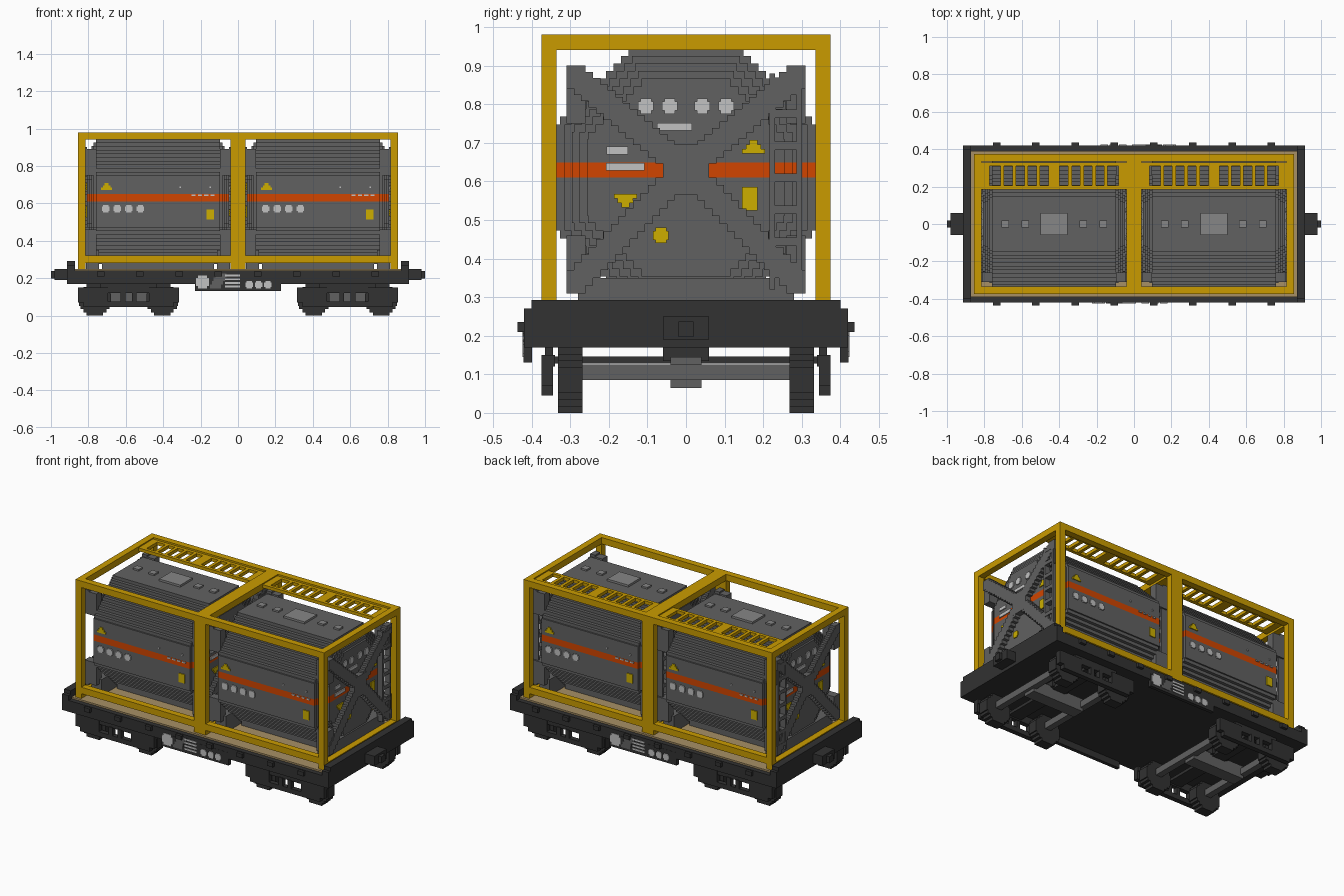
import bpy, bmesh
from math import sqrt

if "Cube" in bpy.data.objects:
    bpy.data.objects.remove(bpy.data.objects["Cube"])


def material(name, red, green, blue):
    mat = bpy.data.materials.new(name)
    mat.use_nodes = True
    mat.diffuse_color = (red, green, blue, 1)
    shader = mat.node_tree.nodes["Principled BSDF"]
    shader.inputs["Base Color"].default_value = mat.diffuse_color
    return mat


def grey(name, level):
    return material(name, level, level, level)


frame_yellow = material("frame yellow", .59, .33, 0)
label_yellow = material("label yellow", .61, .43, 0)
stripe_orange = material("stripe orange", .64, .06, 0)
deck_tan = material("deck tan", .39, .28, .13)
tank_grey = grey("tank grey", .12)
chassis_black = grey("chassis black", .032)
marking_grey = grey("marking light grey", .54)
hatch_grey = grey("hatch grey", .24)

BOTH = (-1, 1)
BEAM = .04                      # thickness of the container frame
BAY = .4275                     # half length of one container
POST = BAY - BEAM / 2
FRAME_Y = .355
ROWS = 17                       # block rows in the tank radius
RADIUS = .335
STEP = RADIUS / ROWS
AXIS = .61                      # height of the tank axis
TANK_END = .38
PLATE = .008


class Part:
    """Collects axis-aligned blocks into one object."""

    def __init__(self, name, *mats):
        self.name, self.mats, self.bm = name, mats, bmesh.new()

    def block(self, x, y, z, length, width, height, mat=0):
        made = bmesh.ops.create_cube(self.bm, size=1)["verts"]
        bmesh.ops.scale(self.bm, verts=made, vec=(length, width, height))
        bmesh.ops.translate(self.bm, verts=made, vec=(x, y, z))
        for face in {face for vert in made for face in vert.link_faces}:
            face.material_index = mat

    def finish(self):
        mesh = bpy.data.meshes.new(self.name)
        self.bm.to_mesh(mesh)
        self.bm.free()
        for mat in self.mats:
            mesh.materials.append(mat)
        obj = bpy.data.objects.new(self.name, mesh)
        bpy.context.scene.collection.objects.link(obj)


def octagon_rows(count, step):
    """Row number, centre height and full width of each row of a stepped octagon."""
    radius = count * step
    for row in range(-count, count):
        height = (row + .5) * step
        yield row, height, 2 * min(radius, radius * sqrt(2) - abs(height))


def dot(sign, along, z, size, mat):
    sign(along, z, size, size * .6, mat)
    sign(along, z, size * .7, size, mat)


def triangle(sign, along, z, direction, mat):
    for row in range(3):
        sign(along, z + direction * (row - 1) * STEP * .6, BEAM * (1.5 - row / 2), STEP * .6, mat)


def build_chassis():
    part = Part("chassis", chassis_black)
    part.block(0, 0, .205, 1.8, .84, .07)
    for end in BOTH:
        part.block(end * .893, 0, .22, .045, .84, .1)
        part.block(end * .893, 0, .28, .045, .8, .025)
        # Stepped coupler
        part.block(end * .935, 0, .22, .09, .12, .06)
        part.block(end * .975, 0, .217, .05, BEAM, BEAM)
    for side in BOTH:
        part.block(0, side * .41, .17, .46, .022, .08)
        # Stake pockets
        for pocket in range(8):
            part.block((pocket - 3.5) * .21, side * .427, .222, BEAM, .02, .026)
    part.finish()

    part = Part("deck", deck_tan)
    part.block(0, 0, .225, 1.75, .78, .05)
    part.finish()


def build_equipment():
    part = Part("side_equipment", marking_grey, tank_grey)
    for side in BOTH:
        def sign(along, z, width, height, mat):
            part.block(-side * along, side * .42, z, width, PLATE, height, mat)

        dot(sign, -.19, .18, .07, 0)
        for lamp in range(3):
            dot(sign, .06 + lamp * .05, .165, BEAM, 0)
        for bar in range(4):
            sign(-.03, .155 + bar * STEP, .08, STEP / 2, 0)
            sign(-.12 + bar * STEP / 2, .155 + bar * STEP, .06, STEP, 1)
    part.finish()


def build_bogie(name, centre):
    wheel_step = .017
    frame = Part(name + "_bogie", chassis_black)
    axles = Part(name + "_axles", tank_grey)
    frame.block(centre, 0, .155, .12, .12, BEAM)
    frame.block(centre, 0, .137, .09, .7, .018)
    axles.block(centre, 0, .105, .36, .08, .08)
    for end in BOTH:
        wheel_x = centre + end * .18
        axles.block(wheel_x, 0, .105, BEAM, .56, BEAM)
        for side in BOTH:
            for row, height, width in octagon_rows(5, wheel_step):
                frame.block(wheel_x, side * .3, 5 * wheel_step + height, width, .064, wheel_step)
            # Axle boxes and side frame webs
            frame.block(wheel_x, side * .36, .09, .12, .03, .09)
            frame.block(centre + end * .19, side * .36, .11, .16, .03, .08)
            frame.block(centre + end * .03, side * .36, .1, .025, .03, .05)
    for side in BOTH:
        frame.block(centre, side * FRAME_Y, .135, .54, .03, .03)
        frame.block(centre, side * FRAME_Y, .155, .3, .02, .03)
        frame.block(centre, side * .36, .06, .24, .03, .03)
    frame.finish()
    axles.finish()


def build_frame(name, centre):
    part = Part(name + "_frame", frame_yellow)
    for side in BOTH:
        for z in (.3, .96):
            part.block(centre, side * FRAME_Y, z, 2 * BAY, BEAM, BEAM)
        for z in (.265, .96):
            part.block(centre + side * POST, 0, z, BEAM, .75, BEAM)
        for end in BOTH:
            part.block(centre + end * POST, side * FRAME_Y, .615, BEAM, BEAM, .73)
    part.finish()

    # Walkway along the back, five slots either side of the middle
    part = Part(name + "_walkway", frame_yellow)
    for edge in BOTH:
        part.block(centre, .257 + edge * .062, .963, 2 * POST, .02, .02)
        part.block(centre + edge * .37, .257, .963, .05, .13, .02)
        for slat in range(4):
            part.block(centre + edge * (.085 + slat * .064), .257, .963, .02, .13, .02)
    part.block(centre, .257, .963, .06, .13, .02)
    part.finish()


def build_tank(name, centre):
    # Each dome step is longer and one row smaller
    part = Part(name + "_tank", tank_grey, stripe_orange)
    for level in range(5):
        length = 2 * (TANK_END - (4 - level) * .012)
        for row, height, width in octagon_rows(ROWS - level, STEP):
            part.block(centre, 0, AXIS + height, length, width, STEP, int(row in (0, 1)))
    # Saddles
    part.block(centre, 0, .27, .6, .3, .04)
    for end in BOTH:
        part.block(centre + end * .35, 0, .3, .07, .56, .1)
    part.finish()

    part = Part(name + "_hatches", hatch_grey)
    part.block(centre, 0, .945, .145, .12, .025)
    for end in BOTH:
        for offset in (.155, .262):
            part.block(centre + end * offset, 0, .94, BEAM, BEAM, .03)
    part.finish()


def build_ends(name, centre):
    braces = Part(name + "_end_braces", tank_grey)
    ladders = Part(name + "_ladders", tank_grey)
    stairs = 14
    for end in BOTH:
        x = centre + end * (POST - .01)
        braces.block(x, 0, .63, .036, .12, .13)
        for side in BOTH:
            for stair in range(stairs):
                reach = stair / (stairs - 1)
                y = side * (.035 + reach / 4)
                braces.block(x, y, .66 + reach * .21, .034, .05, .06)
                braces.block(x, y, .6 - reach * .26, .034, .05, .06)
            # Corner gussets between tank and frame
            for z in (.39, .82):
                braces.block(centre + end * .37, side * .285, z, .08, .05, .14)
            ladders.block(x, .258 + side * .035, .6, .038, .014, .56)
        for rung in range(7):
            ladders.block(x, .258, .36 + rung * .083, .038, .07, .022)
    braces.finish()
    ladders.finish()


def build_markings(name, centre):
    part = Part(name + "_markings", marking_grey, label_yellow)
    for face in BOTH:
        def side_sign(along, z, width, height, mat):
            part.block(centre - face * along, face * (RADIUS + PLATE / 4), z, width, PLATE, height, mat)

        def end_sign(along, z, width, height, mat):
            part.block(centre + face * (TANK_END + PLATE / 4), face * along, z, PLATE, width, height, mat)

        # Long sides: row of discs, label, warning triangle and lettering dashes
        for place in range(4):
            dot(side_sign, -.28 + place * .062, .57, BEAM, 0)
            side_sign(.19 + place * .034, .642, .022, PLATE, 0)
        for dash in (.12, .28):
            side_sign(dash, .685, PLATE, PLATE, 0)
        triangle(side_sign, -.275, .69, 1, 1)
        side_sign(.278, .54, BEAM, .055, 1)

        # Domed ends
        for side in BOTH:
            for offset in (.042, .104):
                dot(end_sign, side * offset, .795, BEAM, 0)
        triangle(end_sign, .175, .69, 1, 1)
        triangle(end_sign, -.157, .55, -1, 1)
        end_sign(.165, .555, BEAM, .06, 1)
        dot(end_sign, -.065, .46, BEAM, 1)
        end_sign(-.03, .742, .09, STEP, 0)
        end_sign(-.178, .68, .055, STEP, 0)
        end_sign(-.157, .638, .1, STEP, 0)
    part.finish()


build_chassis()
build_equipment()
for hand, label in zip(BOTH, ("right", "left")):
    build_bogie(label, hand * .585)
    for build in (build_frame, build_tank, build_ends, build_markings):
        build(label, hand * BAY)
